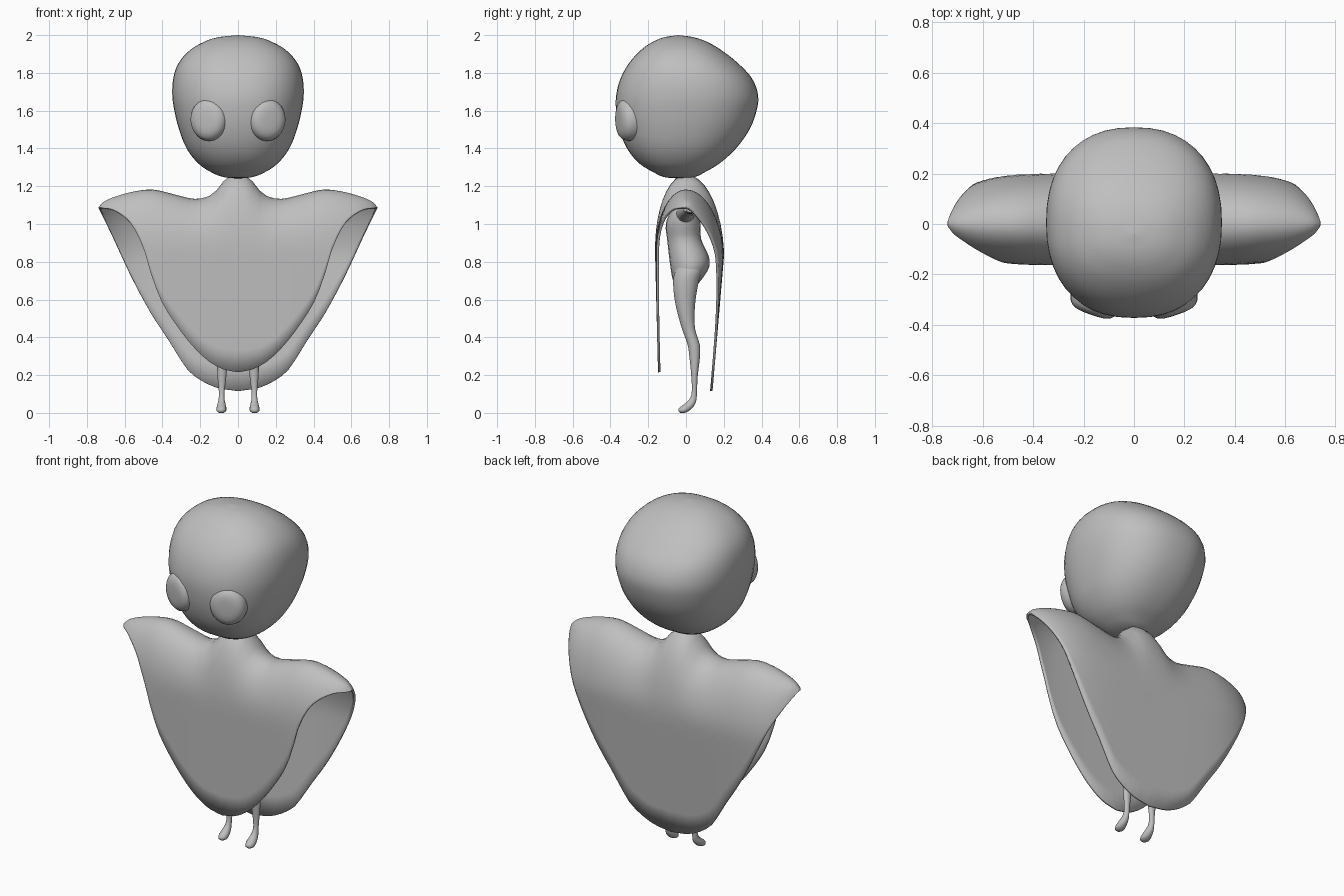
import bpy, bmesh, math
from mathutils import Vector

if "Cube" in bpy.data.objects:
    bpy.data.objects.remove(bpy.data.objects["Cube"])

grey = bpy.data.materials.new("plain grey")
grey.diffuse_color = (0.52, 0.52, 0.52, 1)
grey.use_nodes = True
grey.node_tree.nodes["Principled BSDF"].inputs["Base Color"].default_value = grey.diffuse_color


def finish(name, bm, angle=60):
    bmesh.ops.remove_doubles(bm, verts=bm.verts, dist=0.0005)
    bmesh.ops.recalc_face_normals(bm, faces=bm.faces)
    me = bpy.data.meshes.new(name)
    bm.to_mesh(me)
    bm.free()
    me.materials.append(grey)
    ob = bpy.data.objects.new(name, me)
    bpy.context.collection.objects.link(ob)
    bpy.ops.object.select_all(action='DESELECT')
    ob.select_set(True)
    bpy.context.view_layer.objects.active = ob
    bpy.ops.object.shade_smooth_by_angle(angle=math.radians(angle))
    return ob


def smooth_at(pts, x):
    """Smooth curve through (x, value...) rows, evaluated at x."""
    n = len(pts)
    x = min(max(x, pts[0][0]), pts[-1][0])
    i = next(k for k in range(n - 1) if x <= pts[k + 1][0] + 1e-9)
    a, b = pts[i], pts[i + 1]
    h = b[0] - a[0]
    t = (x - a[0]) / h

    def slope(k, j):
        p, q = pts[max(k - 1, 0)], pts[min(k + 1, n - 1)]
        return (q[j] - p[j]) / (q[0] - p[0])
    return [(2*t**3 - 3*t*t + 1) * a[j] + (t**3 - 2*t*t + t) * h * slope(i, j)
            + (3*t*t - 2*t**3) * b[j] + (t**3 - t*t) * h * slope(i + 1, j)
            for j in range(1, len(a))]


def loft(name, rings, axis='z', sides=20, power=2.0, sub=3):
    """Skin of elliptical rings: (position, centre a, centre b, radius a, radius b)."""
    bm = bmesh.new()
    rows = []
    for i in range(len(rings) - 1):
        last = i == len(rings) - 2
        for k in range(sub + (1 if last else 0)):
            f = k / sub
            t = rings[i][0] * (1 - f) + rings[i + 1][0] * f
            ca, cb, ra, rb = smooth_at(rings, t)
            row = []
            for s in range(sides):
                u = 2 * math.pi * s / sides
                c, d = math.cos(u), math.sin(u)
                a = ca + max(ra, .001) * math.copysign(abs(c) ** (2 / power), c)
                b = cb + max(rb, .001) * math.copysign(abs(d) ** (2 / power), d)
                row.append(bm.verts.new((a, b, t) if axis == 'z' else (t, a, b)))
            rows.append(row)
    for p, q in zip(rows, rows[1:]):
        for s in range(sides):
            e = (s + 1) % sides
            bm.faces.new((p[s], p[e], q[e], q[s]))
    bm.faces.new(rows[0][::-1])
    bm.faces.new(rows[-1])
    return finish(name, bm)


# Head: (z, front limit, back limit, half width) turned into rings
head = [(1.24, -.03, -.03, .0), (1.247, -.11, .04, .07), (1.27, -.165, .092, .135),
        (1.32, -.247, .177, .21), (1.40, -.312, .265, .272), (1.50, -.352, .336, .312),
        (1.60, -.37, .374, .337), (1.68, -.37, .382, .348), (1.77, -.347, .35, .343),
        (1.85, -.303, .277, .316), (1.92, -.24, .188, .255), (1.965, -.175, .11, .178),
        (1.99, -.11, .035, .10), (2.0, -.04, -.04, .0)]
loft("head", [(z, 0, (f + b) / 2, w, (b - f) / 2) for z, f, b, w in head],
     sides=44, power=2.3)

# Bulging eyes: flattened domes facing forward and slightly outward
dome = [(0, .052), (.035, .052), (.06, .049), (.08, .041), (.094, .026),
        (.101, .005), (.102, -.02), (.1, -.06)]
for side, label in ((-1, "left"), (1, "right")):
    bm = bmesh.new()
    normal = Vector((side * .33, -.94, -.03)).normalized()
    turn = normal.to_track_quat('Z', 'Y').to_matrix()
    rows = []
    for r, h in dome:
        row = []
        for s in range(28):
            u = 2 * math.pi * s / 28
            p = turn @ Vector((r * math.cos(u), r * math.sin(u), h))
            p.z *= 1.12
            row.append(bm.verts.new(p + Vector((side * .154, -.309, 1.553))))
        rows.append(row)
    for p, q in zip(rows, rows[1:]):
        for s in range(28):
            e = (s + 1) % 28
            bm.faces.new((p[s], p[e], q[e], q[s]))
    finish(label + "_eye", bm)

# Poncho: shoulder ridge and the two hems as heights across x
ridge = [(0, 1.262), (.055, 1.252), (.085, 1.215), (.12, 1.172), (.16, 1.145),
         (.23, 1.133), (.33, 1.155), (.45, 1.182), (.55, 1.172), (.65, 1.145),
         (.71, 1.118), (.738, 1.09)]
front_hem = [(0, .215), (.09, .235), (.17, .285), (.25, .365), (.33, .47), (.41, .60),
             (.46, .735), (.50, .87), (.565, 1.0), (.66, 1.075), (.738, 1.087)]
back_hem = [(0, .115), (.127, .138), (.25, .21), (.31, .29), (.355, .365), (.46, .525),
            (.565, .72), (.67, .945), (.738, 1.085)]
bm = bmesh.new()
columns, steps = [], 16
for i in range(-30, 31):
    x = .738 * math.sin(math.pi / 2 * i / 30)
    top = smooth_at(ridge, abs(x))[0]
    taper = math.sqrt(1 - (abs(x) / .75) ** 6)
    col = []
    for k in range(-steps, steps + 1):
        hem = smooth_at(front_hem if k < 0 else back_hem, abs(x))[0]
        f = (abs(k) / steps) ** 1.8
        z = top + (min(hem, top) - top) * f
        drape = min((top - z) / (top - (.87 if k < 0 else .8)), 1)
        bulge = math.sqrt(1 - (1 - drape) ** 2) * taper
        low = max(0, .85 - z)
        y = (-.164 + .025 * low) if k < 0 else (.203 - .085 * low)
        col.append(bm.verts.new((x, y * bulge, z)))
    columns.append(col)
for p, q in zip(columns, columns[1:]):
    for k in range(2 * steps):
        bm.faces.new((p[k], q[k], q[k + 1], p[k + 1]))
poncho = finish("poncho", bm)
mod = poncho.modifiers.new("thickness", 'SOLIDIFY')
mod.thickness = .013
mod.offset = -1 if poncho.data.polygons[0].normal.y < 0 else 1

# Torso with hips and neck
loft("torso", [(.66, 0, .0, .05, .04), (.70, 0, .005, .11, .073), (.77, 0, .02, .135, .102),
               (.83, 0, .015, .125, .105), (.92, 0, -.01, .10, .09),
               (1.0, 0, -.015, .12, .092), (1.07, 0, -.01, .12, .07),
               (1.12, 0, .0, .07, .05), (1.17, 0, .003, .045, .04),
               (1.26, 0, .003, .045, .04)])

# Legs with small forward-pointing feet, and outstretched arms
leg = [(0, -.018, .012, .012), (.008, -.014, .024, .026), (.025, -.002, .026, .036),
       (.045, .018, .022, .03), (.07, .036, .016, .02), (.11, .044, .015, .014),
       (.20, .045, .024, .018), (.30, .046, .029, .029), (.36, .041, .033, .033),
       (.45, .012, .036, .036), (.58, -.004, .05, .054), (.70, .0, .062, .07),
       (.76, .015, .058, .07), (.83, .01, .03, .04)]
arm = [(.08, -.005, 1.05, .05, .05), (.16, .0, 1.06, .042, .042),
       (.32, .01, 1.07, .03, .03), (.46, .02, 1.075, .022, .022),
       (.51, .022, 1.073, .032, .02), (.56, .022, 1.072, .036, .017),
       (.60, .022, 1.07, .02, .008)]
for side, label in ((-1, "left"), (1, "right")):
    loft(label + "_leg", [(z, side * (.088 - .015 * z), y, rx, ry)
                          for z, y, rx, ry in leg], sides=14)
    loft(label + "_arm", sorted((side * t, a, b, ra, rb) for t, a, b, ra, rb in arm),
         axis='x', sides=14)
